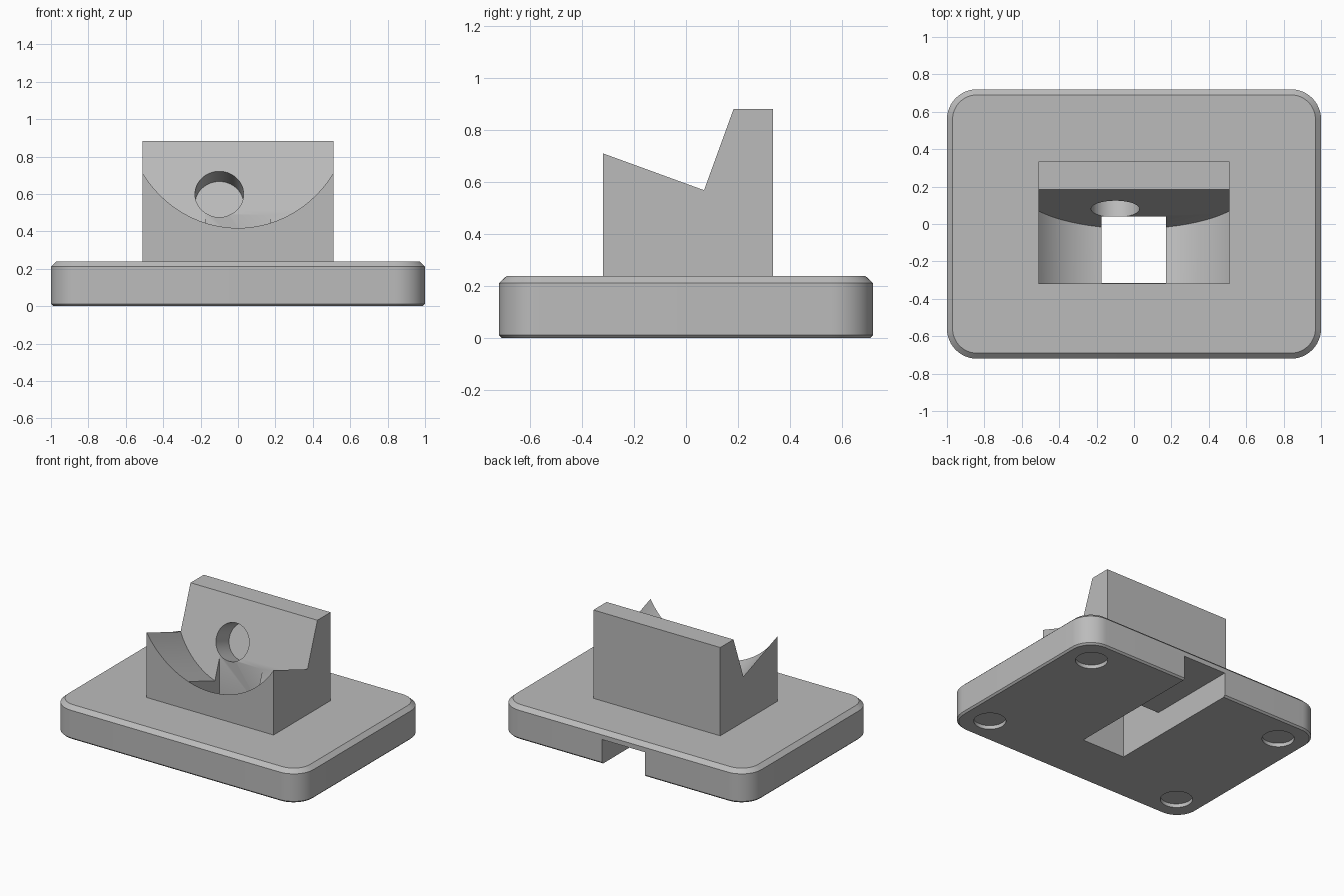
import bpy, bmesh, math
from mathutils import Vector

if "Cube" in bpy.data.objects:
    bpy.data.objects.remove(bpy.data.objects["Cube"])

TILT = math.radians(20)

grey = bpy.data.materials.new("grey")
grey.diffuse_color = (0.5, 0.5, 0.5, 1)
grey.use_nodes = True
grey.node_tree.nodes["Principled BSDF"].inputs["Base Color"].default_value = grey.diffuse_color


def make_object(name, bm):
    bmesh.ops.recalc_face_normals(bm, faces=bm.faces)
    mesh = bpy.data.meshes.new(name)
    bm.to_mesh(mesh)
    bm.free()
    mesh.materials.append(grey)
    obj = bpy.data.objects.new(name, mesh)
    bpy.context.collection.objects.link(obj)
    return obj


def loft(name, rings):
    """Closed solid through rings of equal point count."""
    bm = bmesh.new()
    loops = [[bm.verts.new(p) for p in ring] for ring in rings]
    n = len(loops[0])
    for a, b in zip(loops, loops[1:]):
        for i in range(n):
            j = (i + 1) % n
            bm.faces.new((a[i], a[j], b[j], b[i]))
    bm.faces.new(loops[0])
    bm.faces.new(loops[-1])
    return make_object(name, bm)


def box(name, x0, x1, y0, y1, z0, z1):
    ring = [(x0, y0), (x1, y0), (x1, y1), (x0, y1)]
    return loft(name, [[(x, y, z) for x, y in ring] for z in (z0, z1)])


def cylinder(name, centre, axis, radius, below, above):
    axis = Vector(axis).normalized()
    u = axis.orthogonal().normalized()
    v = axis.cross(u)
    c = Vector(centre)
    angles = [2 * math.pi * i / 48 for i in range(48)]
    return loft(name, [[c + axis * d + radius * (u * math.cos(t) + v * math.sin(t))
                        for t in angles] for d in (below, above)])


def boolean(target, tool, operation="DIFFERENCE"):
    mod = target.modifiers.new("bool", "BOOLEAN")
    mod.operation, mod.solver, mod.object = operation, "EXACT", tool
    bpy.context.view_layer.objects.active = target
    bpy.ops.object.modifier_apply(modifier=mod.name)
    bpy.data.objects.remove(tool)


def rounded_ring(inset, z, hx=1.0, hy=0.72, r=0.16, steps=12):
    points = []
    for q, (sx, sy) in enumerate([(1, 1), (-1, 1), (-1, -1), (1, -1)]):
        for i in range(steps + 1):
            t = math.pi / 2 * (q + i / steps)
            points.append((sx * (hx - r) + (r - inset) * math.cos(t),
                           sy * (hy - r) + (r - inset) * math.sin(t), z))
    return points


# Base plate with rounded corners and chamfered rims
stand = loft("cradle_stand", [rounded_ring(0.012, 0), rounded_ring(0, 0.012),
                              rounded_ring(0, 0.212), rounded_ring(0.03, 0.24)])

# Upright block
block = box("block", -0.51, 0.51, -0.32, 0.335, 0.2, 0.882)

# Tilted cradle cut: round trough in front of a leaning back rest
up = Vector((0, math.sin(TILT), math.cos(TILT)))
out = Vector((0, -math.cos(TILT), math.sin(TILT)))
corner = Vector((0, 0.07, 0.571))
half, sag = 0.511, 0.277
radius = (half ** 2 + sag ** 2) / (2 * sag)
sweep = math.asin(half / radius)
section = [(0.8, 0), (0.8, 1), (-0.8, 1), (-0.8, 0)]
for i in range(41):
    t = sweep * (i / 20 - 1)
    section.append((radius * math.sin(t), radius - sag - radius * math.cos(t)))
trough = loft("trough_cutter", [[corner + Vector((x, 0, 0)) + up * h + out * d
                                 for x, h in section] for d in (0, 1)])
boolean(block, trough)
boolean(stand, block, "UNION")

# Blind round hole in the back rest
hole_centre = corner + Vector((-0.1, 0, 0)) + up * 0.03
boolean(stand, cylinder("hole_cutter", hole_centre, -out, 0.13, -0.12, 0.16))

# Vertical cable pocket and channel to the back edge
boolean(stand, box("pocket_cutter", -0.175, 0.17, -0.316, 0.04, -0.1, 1.0))
boolean(stand, box("channel_cutter", -0.175, 0.17, -0.1, 0.9, -0.1, 0.178))

# Shallow foot recesses underneath
for sx in (-1, 1):
    for sy in (-1, 1):
        boolean(stand, cylinder("foot_cutter", (sx * 0.8, sy * 0.52, 0), (0, 0, 1),
                                0.106, -0.1, 0.027))

bpy.ops.object.select_all(action="DESELECT")
stand.select_set(True)
bpy.context.view_layer.objects.active = stand
bpy.ops.object.shade_smooth_by_angle(angle=math.radians(25))
